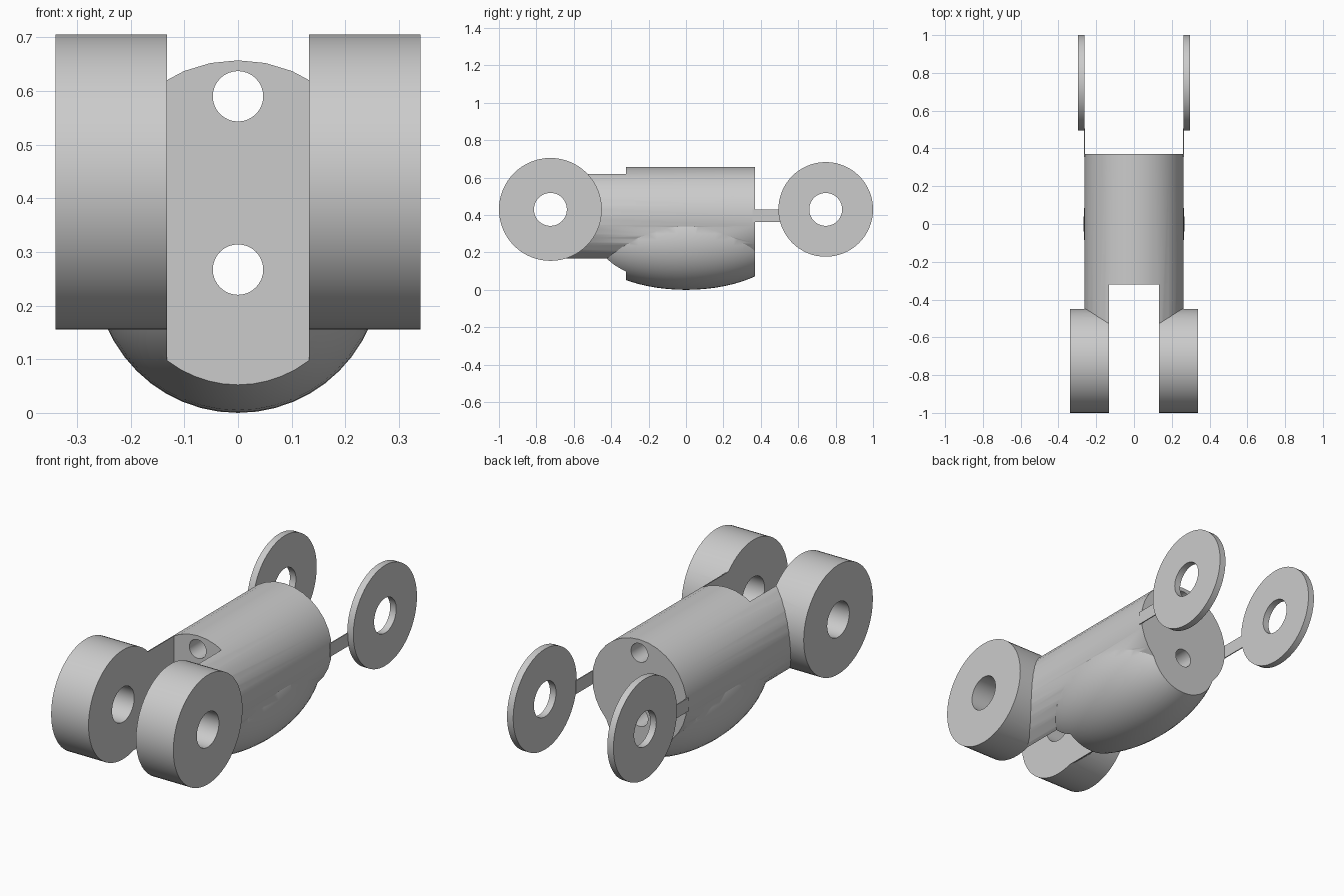
import bpy
from math import radians

cube = bpy.data.objects.get("Cube")
if cube:
    bpy.data.objects.remove(cube, do_unlink=True)

# One grey metal
metal = bpy.data.materials.new("grey metal")
metal.use_nodes = True
grey = (0.6, 0.6, 0.6, 1)
metal.diffuse_color = grey
metal.node_tree.nodes["Principled BSDF"].inputs["Base Color"].default_value = grey

AXLE_Z = 0.43
HOLE_R = 0.088
SLOT_X = 0.132
BACK_Y = 0.37


def named(name):
    ob = bpy.context.object
    ob.name = name
    ob.data.materials.append(metal)
    return ob


def rod(name, axis, r, start, end, a, b, sides=64):
    """Cylinder along x (a=y, b=z) or along y (a=x, b=z)."""
    mid = (start + end) / 2
    loc, rot = ((mid, a, b), (0, radians(90), 0)) if axis == "x" else ((a, mid, b), (radians(90), 0, 0))
    bpy.ops.mesh.primitive_cylinder_add(vertices=sides, radius=r, depth=end - start,
                                        location=loc, rotation=rot)
    return named(name)


def box(name, lo, hi):
    bpy.ops.mesh.primitive_cube_add(size=1, location=[(p + q) / 2 for p, q in zip(lo, hi)])
    ob = named(name)
    ob.scale = [q - p for p, q in zip(lo, hi)]
    bpy.ops.object.transform_apply(location=False, rotation=False, scale=True)
    return ob


def combine(target, tool, operation):
    bpy.context.view_layer.objects.active = target
    mod = target.modifiers.new("combine", "BOOLEAN")
    mod.operation = operation
    mod.solver = "EXACT"
    mod.object = tool
    bpy.ops.object.modifier_apply(modifier=mod.name)
    bpy.data.objects.remove(tool, do_unlink=True)


def smooth(ob):
    bpy.ops.object.select_all(action="DESELECT")
    ob.select_set(True)
    bpy.context.view_layer.objects.active = ob
    bpy.ops.object.shade_smooth_by_angle(angle=radians(30))


# Barrel with the swollen belly
body = rod("barrel_body", "y", 0.263, -0.725, 0.6, 0, 0.394, 32)
bpy.ops.mesh.primitive_uv_sphere_add(segments=48, ring_count=32, radius=1,
                                     location=(0, 0, 0.267), rotation=(radians(90), 0, 0))
belly = named("belly")
belly.scale = (0.267, 0.267, 0.54)
combine(body, belly, "UNION")
combine(body, box("back_cut", (-1, BACK_Y, -1), (1, 2, 2)), "DIFFERENCE")

# Front knuckles, separated by a slot
for side in (-1, 1):
    x0, x1 = sorted((side * 0.1, side * 0.34))
    combine(body, rod("knuckle", "x", 0.275, x0, x1, -0.725, AXLE_Z), "UNION")
combine(body, box("slot", (-SLOT_X, -1.5, -1), (SLOT_X, -0.32, 2)), "DIFFERENCE")

# Axle bore and two lengthwise bores
combine(body, rod("axle_bore", "x", HOLE_R, -1, 1, -0.725, AXLE_Z, 48), "DIFFERENCE")
for z in (0.267, 0.59):
    combine(body, rod("long_bore", "y", 0.047, -1, 1, 0, z, 32), "DIFFERENCE")
smooth(body)

# Rear rings on thin straps
for side, label in ((1, "left"), (-1, "right")):
    x0, x1 = sorted((side * 0.262, side * 0.296))
    ring = rod(label + "_rear_ring", "x", 0.253, x0, x1, 0.747, AXLE_Z)
    combine(ring, rod("ring_bore", "x", HOLE_R, -1, 1, 0.747, AXLE_Z, 48), "DIFFERENCE")
    smooth(ring)
    s0, s1 = sorted((side * 0.26, side * 0.265))
    box(label + "_strap", (s0, 0.355, 0.363), (s1, 0.505, 0.43))
